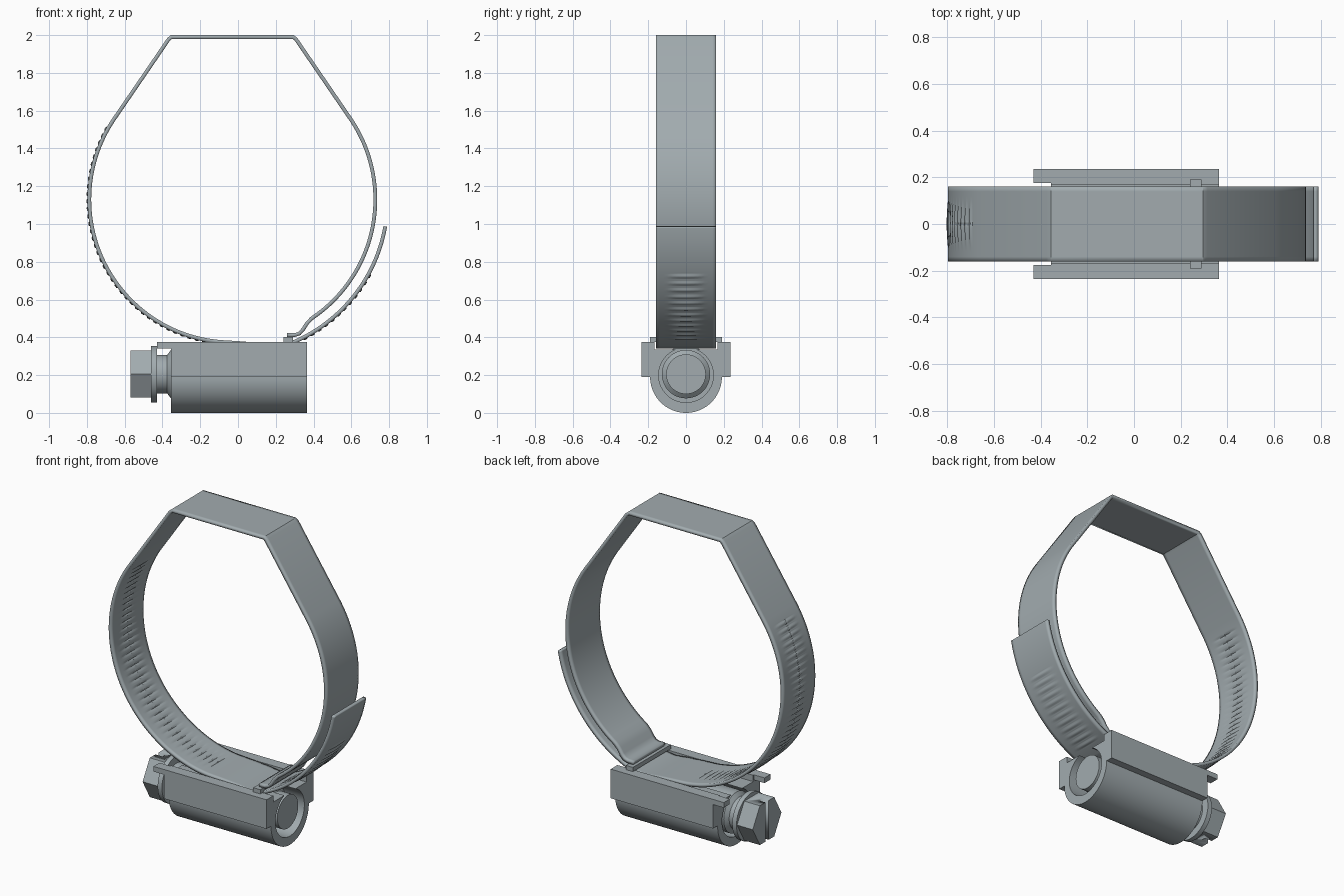
import bpy, bmesh
from math import sin, cos, pi, radians
from mathutils import Vector

cube = bpy.data.objects.get("Cube")
if cube:
    bpy.data.objects.remove(cube)

steel = bpy.data.materials.new("brushed steel grey")
STEEL_COLOUR = (0.36, 0.41, 0.43, 1)
steel.use_nodes = True
steel.diffuse_color = STEEL_COLOUR
steel.node_tree.nodes["Principled BSDF"].inputs["Base Color"].default_value = STEEL_COLOUR


def finish(name, bm, fix_normals=True, angle=30):
    """Turn a bmesh into a shaded steel object."""
    if fix_normals:
        bmesh.ops.recalc_face_normals(bm, faces=bm.faces)
    mesh = bpy.data.meshes.new(name)
    bm.to_mesh(mesh)
    bm.free()
    obj = bpy.data.objects.new(name, mesh)
    bpy.context.collection.objects.link(obj)
    mesh.materials.append(steel)
    bpy.ops.object.select_all(action='DESELECT')
    obj.select_set(True)
    bpy.context.view_layer.objects.active = obj
    bpy.ops.object.shade_smooth_by_angle(angle=radians(angle))
    return obj


def prism(name, profile, x0, x1):
    """Extrude a (y, z) outline along x."""
    bm = bmesh.new()
    face = bm.faces.new([bm.verts.new((x0, y, z)) for y, z in profile])
    out = bmesh.ops.extrude_face_region(bm, geom=[face])
    moved = [v for v in out["geom"] if isinstance(v, bmesh.types.BMVert)]
    bmesh.ops.translate(bm, verts=moved, vec=(x1 - x0, 0, 0))
    return finish(name, bm)


def box_outline(y0, y1, z0, z1):
    return [(y0, z0), (y1, z0), (y1, z1), (y0, z1)]


def arc(cx, cz, r, a0, a1, step):
    n = max(2, round(abs(a1 - a0) / step))
    angles = [radians(a0 + (a1 - a0) * i / n) for i in range(n + 1)]
    return [(cx + r * cos(a), cz + r * sin(a)) for a in angles]


def lathe(name, profile, z, sides=48):
    """Revolve (x, radius) points around an x axis at height z."""
    bm = bmesh.new()
    verts = [bm.verts.new((x, 0, z + r)) for x, r in profile]
    edges = [bm.edges.new(p) for p in zip(verts, verts[1:])]
    bmesh.ops.spin(bm, geom=verts + edges, cent=(0, 0, z), axis=(1, 0, 0),
                   angle=2 * pi, steps=sides)
    bmesh.ops.remove_doubles(bm, verts=bm.verts, dist=0.0005)
    return finish(name, bm)


# Band: one strip from the hooked end, round the loop and out to the loose tail
CX, CZ, R, TAIL_R = -0.03, 1.13, 0.757, 0.822
HALF_WIDTH, COLUMNS = 0.16, 16


def on_arc(r, a0, a1, step, dents=None):
    points = []
    for i, (x, z) in enumerate(arc(CX, CZ, r, a0, a1, step)):
        angle = a0 + i * step
        bulge = 0.0
        if dents and dents[0] < angle < dents[1]:
            bulge = 0.007 * max(0, sin(2 * pi * angle / 3)) 
        points.append((x, z, bulge))
    return points


def plain(points):
    return [(x, z, 0.0) for x, z in points]


path = plain([(0.26, 0.412), (0.3, 0.412), (0.325, 0.42), (0.345, 0.442),
              (0.365, 0.474), (0.39, 0.5)])
path += on_arc(R, -53, 34, 1.5)
path += plain([(0.307, 1.978), (0.293, 1.99), (-0.353, 1.99), (-0.367, 1.978)])
path += on_arc(R, 146, 266, 0.5, (149, 262))
path += plain([(0.0, 0.37), (0.1, 0.362), (0.18, 0.352)])
path += on_arc(TAIL_R, 291, 350, 0.5, (297, 333))

bm = bmesh.new()
rows = []
for x, z, bulge in path:
    radial = Vector((x - CX, 0, z - CZ)).normalized()
    row = []
    for c in range(COLUMNS + 1):
        y = HALF_WIDTH * (2 * c / COLUMNS - 1)
        swell = bulge * max(0, cos(pi * y / 0.2))
        row.append(bm.verts.new(Vector((x, y, z)) + radial * swell))
    rows.append(row)
for a, b in zip(rows, rows[1:]):
    for c in range(COLUMNS):
        bm.faces.new((a[c], a[c + 1], b[c + 1], b[c]))
band = finish("band", bm, angle=40)
solid = band.modifiers.new("thickness", 'SOLIDIFY')
solid.thickness = 0.02
solid.offset = 0

# Cross plate that hooks the inner band end onto the housing
prism("hook_plate", box_outline(-0.19, 0.19, 0.375, 0.402), 0.24, 0.29)

# Housing: rounded barrel with shoulders, a band slot and a screw bore
TOP, SHOULDER, SLOT = 0.375, 0.19, 0.167
bore = arc(0, 0.2, 0.145, 68, -248, 6)
outline = [(0.235, TOP), (SLOT, TOP), (SLOT, bore[0][1])]
outline += bore
outline += [(-SLOT, bore[0][1]), (-SLOT, TOP), (-0.235, TOP), (-0.235, SHOULDER)]
outline += arc(0, 0.19, 0.19, 180, 360, 5)
outline += [(0.235, SHOULDER)]
prism("housing", outline, -0.355, 0.365)

# Tabs running on from the top of each housing wall
for side, label in ((1, "back"), (-1, "front")):
    prism(label + "_tab", box_outline(side * 0.175, side * 0.235, 0.342, TOP), -0.43, -0.355)

# Screw: shank, neck and washer collar in one turned part
AXIS = 0.205
lathe("screw", [(0.35, 0), (0.35, 0.105), (0.27, 0.105), (0.25, 0.128),
                (-0.355, 0.128), (-0.375, 0.102), (-0.43, 0.102),
                (-0.43, 0.15), (-0.46, 0.15), (-0.46, 0)], AXIS)

# Hexagonal head with a driver slot cut through its outer face
hexagon = arc(0, AXIS, 0.144, 0, 300, 60)
head = prism("screw_head", hexagon, -0.57, -0.455)
cutter = prism("slot_cutter", box_outline(-0.016, 0.016, 0, 0.4), -0.6, -0.52)
cutter.hide_render = True
cutter.hide_viewport = True
cut = head.modifiers.new("slot", 'BOOLEAN')
cut.object = cutter
cut.operation = 'DIFFERENCE'
cut.solver = 'EXACT'
